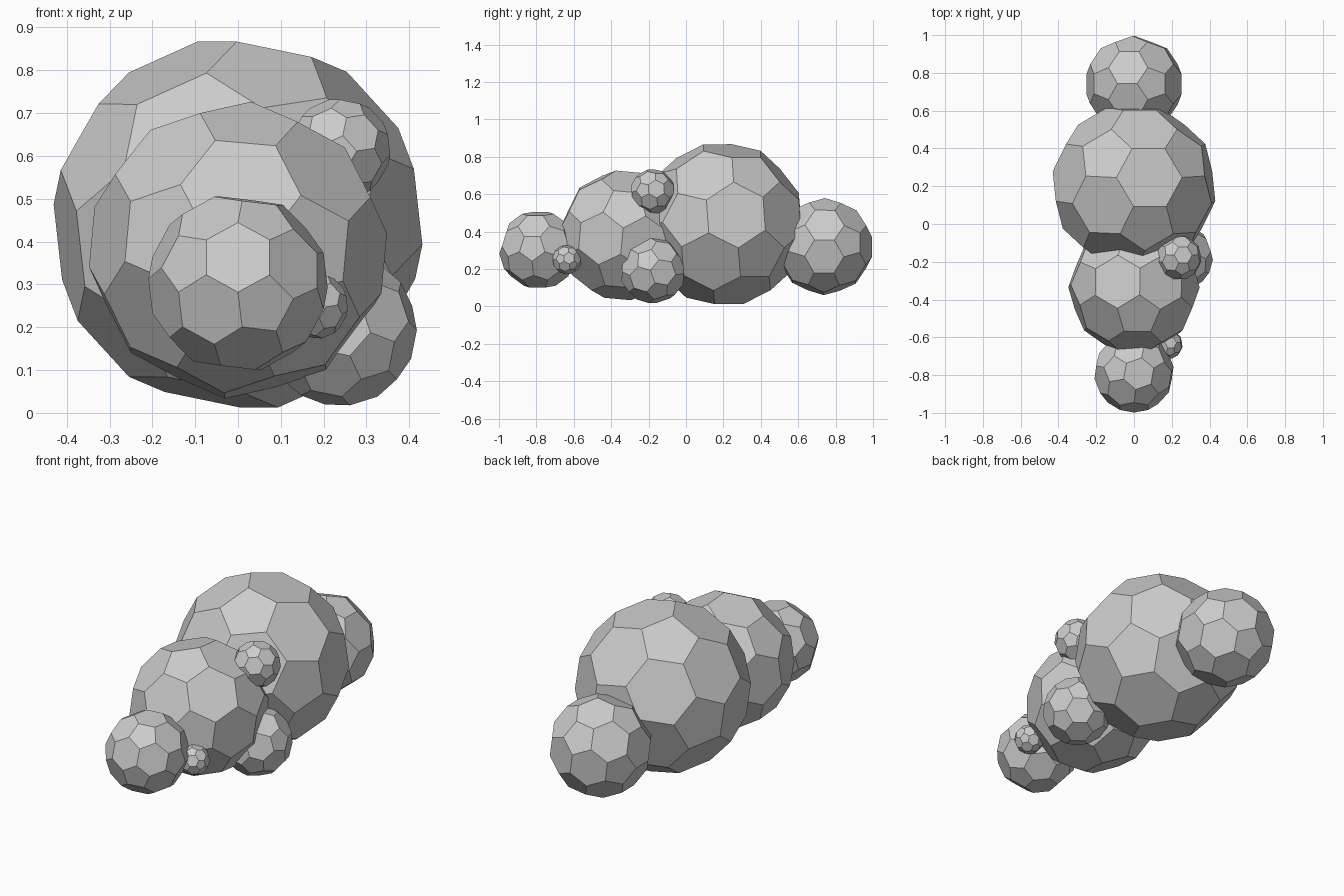
import bpy, bmesh, math
from mathutils import Vector, Matrix

if "Cube" in bpy.data.objects:
    bpy.data.objects.remove(bpy.data.objects["Cube"])


def truncated_ball(name, centre, radius, hex_dir, pent_dir):
    """Truncated icosahedron; one hexagon faces hex_dir, with a
    neighbouring pentagon on the pent_dir side of it."""
    phi = (1 + math.sqrt(5)) / 2
    # icosahedron corners, then points at the thirds of each edge
    ico = []
    for a in (-1, 1):
        for b in (-phi, phi):
            ico += [Vector((0, a, b)), Vector((a, b, 0)), Vector((b, 0, a))]
    pts = [(p * 2 + q) / 3 for p in ico for q in ico
           if p is not q and abs((p - q).length - 2) < 0.01]

    # source frame: a triangle of the icosahedron and one of its corners
    a, b, c = Vector((0, 1, phi)), Vector((0, -1, phi)), Vector((phi, 0, 1))

    def frame(h, t):
        h = h.normalized()
        t = (t - h * t.dot(h)).normalized()
        return Matrix((h, t, h.cross(t))).transposed()

    rot = frame(Vector(hex_dir), Vector(pent_dir)) @ frame(a + b + c, a).transposed()

    bm = bmesh.new()
    for p in pts:
        bm.verts.new(rot @ p.normalized() * radius)
    bmesh.ops.convex_hull(bm, input=bm.verts[:])
    bmesh.ops.dissolve_limit(bm, angle_limit=0.05, verts=bm.verts[:], edges=bm.edges[:])
    bmesh.ops.recalc_face_normals(bm, faces=bm.faces[:])
    mesh = bpy.data.meshes.new(name)
    bm.to_mesh(mesh)
    bm.free()
    obj = bpy.data.objects.new(name, mesh)
    obj.location = centre
    bpy.context.collection.objects.link(obj)
    return obj


# row of large balls from back to front
truncated_ball("main_ball", (0, 0.2, 0.44), 0.44, (0.193, 0.111, 0.938), (0.2275, -0.333, 1.104))
truncated_ball("rear_ball", (0, 0.74, 0.32), 0.26, (-0.13, 0.37, 0.92), (0, 1, 0))
truncated_ball("middle_ball", (0, -0.335, 0.38), 0.35, (0.02, -0.9, 0.44), (0.07, -0.45, 0.89))
truncated_ball("front_ball", (0, -0.787, 0.303), 0.212, (0, -0.95, 0.31), (-1, 0, 0))

# small balls on the right side
truncated_ball("lower_side_ball", (0.238, -0.177, 0.195), 0.18, (0.9, -0.35, -0.3), (0, 0.3, 1))
truncated_ball("upper_side_ball", (0.238, -0.177, 0.615), 0.12, (0.193, 0.111, 0.938), (0.2275, -0.333, 1.104))
truncated_ball("tiny_side_ball", (0.18, -0.637, 0.25), 0.078, (0.193, 0.111, 0.938), (0.2275, -0.333, 1.104))
